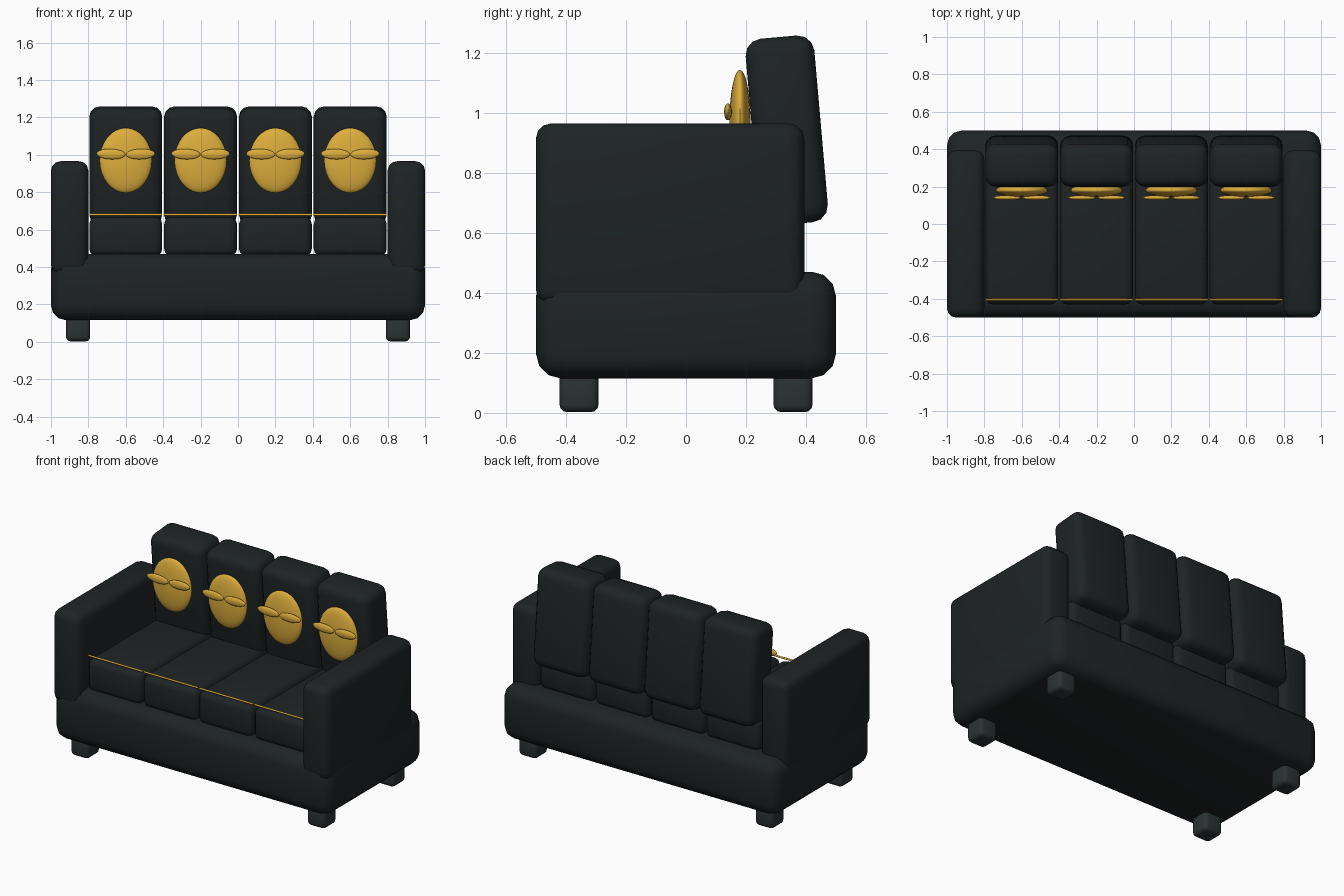
import bpy, math

if "Cube" in bpy.data.objects:
    bpy.data.objects.remove(bpy.data.objects["Cube"])


def material(name, rgb):
    m = bpy.data.materials.new(name)
    m.diffuse_color = (*rgb, 1)
    m.use_nodes = True
    m.node_tree.nodes["Principled BSDF"].inputs["Base Color"].default_value = m.diffuse_color
    return m


DARK = material("dark_fabric", (0.013, 0.017, 0.018))
LEG = material("leg_finish", (0.024, 0.031, 0.032))
GOLD = material("gold", (0.72, 0.42, 0.045))


def finish(obj, name, mat):
    obj.name = name
    obj.data.materials.append(mat)
    bpy.ops.object.shade_smooth_by_angle(angle=math.radians(40))
    return obj


def soft_box(name, centre, size, bevel, mat=DARK, tilt=0, segments=3):
    bpy.ops.mesh.primitive_cube_add(size=1, location=centre)
    o = bpy.context.object
    o.scale = size
    bpy.ops.object.transform_apply(location=False, rotation=False, scale=True)
    mod = o.modifiers.new("round_edges", 'BEVEL')
    mod.width, mod.segments = bevel, segments
    bpy.ops.object.modifier_apply(modifier=mod.name)
    o.rotation_euler.x = tilt
    return finish(o, name, mat)


def ellipsoid(name, centre, radii, tilt=0):
    bpy.ops.mesh.primitive_uv_sphere_add(segments=32, ring_count=16, radius=1, location=centre)
    o = bpy.context.object
    o.scale = radii
    bpy.ops.object.transform_apply(location=False, rotation=False, scale=True)
    o.rotation_euler.y = tilt
    return finish(o, name, GOLD)


# Base
soft_box("base", (0, 0, 0.293), (2, 1, 0.355), 0.08)

# Arms and legs
for side, s in (("left", -1), ("right", 1)):
    soft_box(side + "_arm", (s * 0.9, -0.053, 0.663), (0.2, 0.895, 0.605), 0.05)
    for end, y in (("front", -0.357), ("back", 0.357)):
        soft_box(f"{side}_{end}_leg", (s * 0.855, y, 0.07), (0.13, 0.13, 0.135), 0.025, LEG)

# Four matching seat bays
for i, x in enumerate((-0.6, -0.2, 0.2, 0.6), 1):
    soft_box(f"seat_cushion_{i}", (x, -0.02, 0.563), (0.39, 0.82, 0.21), 0.04)
    soft_box(f"back_cushion_{i}", (x, 0.336, 0.942), (0.39, 0.23, 0.625), 0.055,
             tilt=math.radians(5))

    # Gold piping along the front edge
    bpy.ops.mesh.primitive_cylinder_add(vertices=12, radius=0.006, depth=0.39,
                                        location=(x, -0.405, 0.68),
                                        rotation=(0, math.pi / 2, 0))
    finish(bpy.context.object, f"seat_piping_{i}", GOLD)

    # Gold oval ornament with a pair of small lobes
    ellipsoid(f"oval_ornament_{i}", (x, 0.18, 0.97), (0.14, 0.035, 0.174))
    for side, s in (("left", -1), ("right", 1)):
        ellipsoid(f"{side}_lobe_{i}", (x + s * 0.079, 0.14, 1.004),
                  (0.077, 0.013, 0.028), tilt=-s * math.radians(2))
